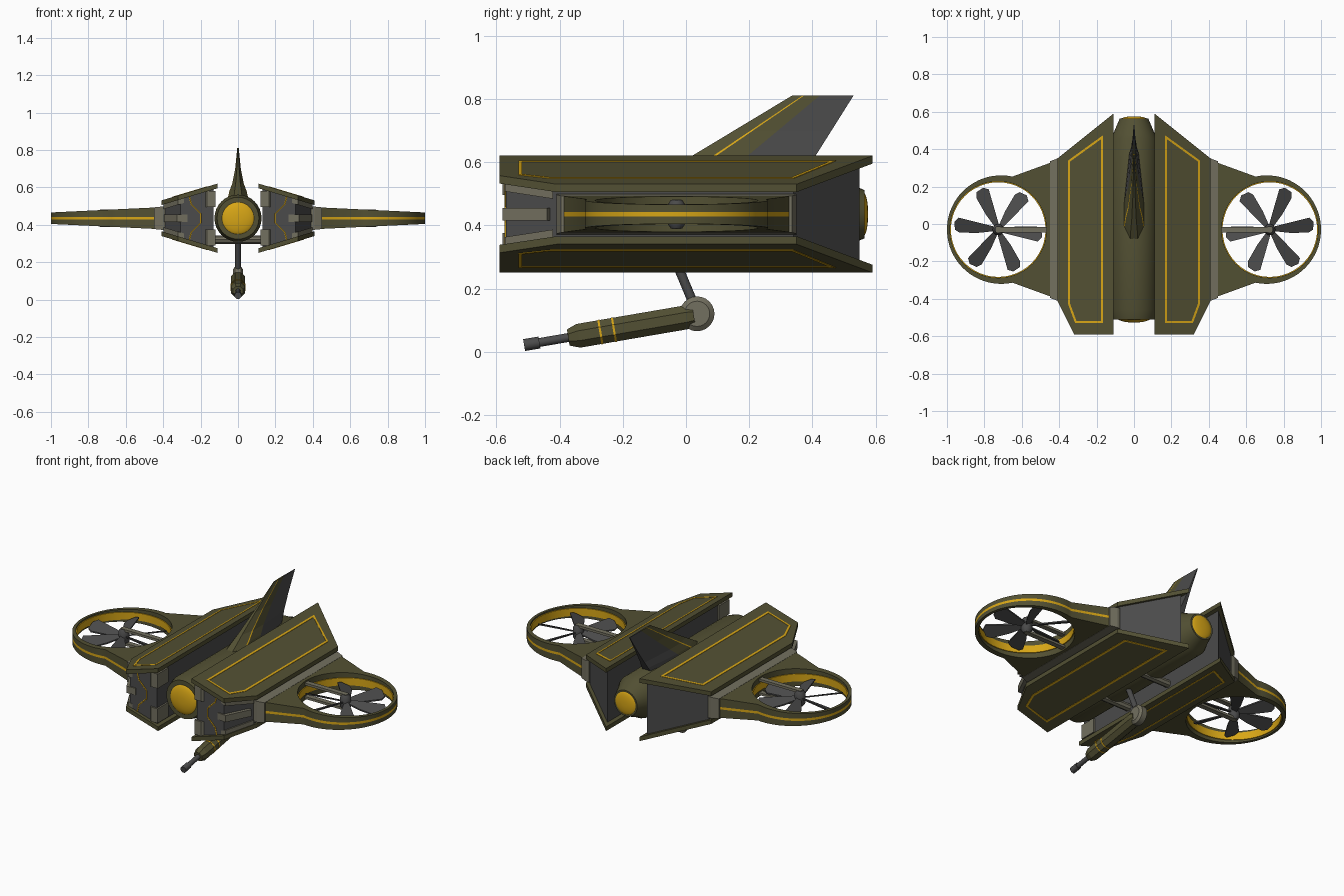
import bpy, bmesh
from math import sin, cos, pi, radians
from mathutils import Vector

if "Cube" in bpy.data.objects:
    bpy.data.objects.remove(bpy.data.objects["Cube"])

C = 0.435  # height of the craft's horizontal mid plane


def material(name, r, g, b):
    m = bpy.data.materials.new(name)
    m.diffuse_color = (r, g, b, 1)
    m.use_nodes = True
    m.node_tree.nodes["Principled BSDF"].inputs["Base Color"].default_value = m.diffuse_color
    return m


OLIVE = material("olive", 0.085, 0.08, 0.033)
YELLOW = material("yellow", 0.68, 0.38, 0.008)
DARK = material("dark_grey", 0.07, 0.07, 0.07)
LIGHT = material("warm_grey", 0.17, 0.16, 0.115)


def finish(name, bm, mats, mirror=False, smooth=False):
    bmesh.ops.recalc_face_normals(bm, faces=bm.faces)
    me = bpy.data.meshes.new(name)
    bm.to_mesh(me)
    bm.free()
    ob = bpy.data.objects.new(name, me)
    bpy.context.collection.objects.link(ob)
    for m in mats if isinstance(mats, list) else [mats]:
        me.materials.append(m)
    if mirror:
        ob.modifiers.new("mirror", 'MIRROR')
    if smooth:
        bpy.ops.object.select_all(action='DESELECT')
        ob.select_set(True)
        bpy.context.view_layer.objects.active = ob
        bpy.ops.object.shade_smooth_by_angle(angle=radians(35))
    return ob


def add_slab(bm, loops, ztop, zbot):
    """Prism from plan loops (extra loops are holes); heights are functions of x, y."""
    caps = ([], [])
    for loop in loops:
        rings = [[bm.verts.new((x, y, f(x, y))) for x, y in loop] for f in (ztop, zbot)]
        n = len(loop)
        for i in range(n):
            j = (i + 1) % n
            bm.faces.new((rings[0][i], rings[0][j], rings[1][j], rings[1][i]))
            for k in (0, 1):
                caps[k].append(bm.edges.get((rings[k][i], rings[k][j])))
    for edges in caps:
        bmesh.ops.triangle_fill(bm, edges=edges, use_beauty=True)


def slab(name, loops, ztop, zbot, mat, smooth=False):
    bm = bmesh.new()
    add_slab(bm, loops, ztop, zbot)
    return finish(name, bm, mat, True, smooth)


def flat(z):
    return lambda x, y: z


def inset(loop, d):
    """Inset a counter-clockwise polygon by d."""
    out = []
    for i, p in enumerate(loop):
        p, a, b = Vector(p), Vector(loop[i - 1]), Vector(loop[(i + 1) % len(loop)])
        e, f = (p - a).normalized(), (b - p).normalized()
        n1, n2 = Vector((-e.y, e.x)), Vector((-f.y, f.x))
        out.append(tuple(p + (n1 + n2) * d / (1 + n1.dot(n2))))
    return out


def circle(cx, cy, r, n=48, a0=0, a1=360):
    full = a1 - a0 == 360
    return [(cx + r * cos(t), cy + r * sin(t)) for t in
            (radians(a0 + (a1 - a0) * i / (n if full else n - 1)) for i in range(n))]


def rod(name, p, q, radii, mat, n=16, mirror=False, smooth=True, turn=0):
    """Lathe along p-q; radii is a list of (fraction, radius)."""
    p, q = Vector(p), Vector(q)
    rot = (q - p).to_track_quat('Z', 'Y')
    bm = bmesh.new()
    rings = [[bm.verts.new(p.lerp(q, t) + rot @ Vector((r * cos(a), r * sin(a), 0)))
              for a in (2 * pi * (i + turn) / n for i in range(n))] for t, r in radii]
    for a, b in zip(rings, rings[1:]):
        for i in range(n):
            bm.faces.new((a[i], a[i - 1], b[i - 1], b[i]))
    bm.faces.new(rings[0])
    bm.faces.new(rings[-1])
    return finish(name, bm, mat, mirror, smooth)


def box_loop(x0, x1, y0, y1):
    return [(x0, y0), (x1, y0), (x1, y1), (x0, y1)]


# Side hulls: sloping armour plates above and below a dark core
plate = [(0.11, -0.59), (0.32, -0.59), (0.41, -0.41), (0.41, 0.35), (0.11, 0.59)]
line = [(0.165, -0.53), (0.315, -0.53), (0.352, -0.43), (0.352, 0.34), (0.165, 0.475)]


def slope(drop, s):
    return lambda x, y: C + s * (0.185 - 0.3 * (x - 0.11) - drop)


for s, side in ((1, "upper"), (-1, "lower")):
    slab(side + "_armour_plate", [plate], slope(0, s), slope(0.025, s), OLIVE)
    slab(side + "_panel_line", [line, inset(line, 0.011)], slope(-0.002, s), slope(0.005, s), YELLOW)
    slab(side + "_nose_block", [[(0.12, -0.58), (0.165, -0.58), (0.185, -0.56), (0.185, -0.48), (0.12, -0.48)]],
         flat(C + s * 0.145), flat(C + s * 0.06), LIGHT)
    slab(side + "_cheek_block", [[(0.32, -0.572), (0.398, -0.42), (0.37, -0.42), (0.29, -0.572)]],
         slope(0.02, s), slope(0.05, s), LIGHT)
slab("hull_core", [inset(plate, 0.02)], slope(0.02, 1), slope(0.02, -1), DARK)
slab("front_vent", [[(0.27, -0.575), (0.325, -0.58), (0.395, -0.44), (0.36, -0.42), (0.27, -0.5)]],
     flat(C + 0.02), flat(C - 0.02), LIGHT)
trim = [(0.26, 0.55), (0.25, 0.51), (0.2, 0.46), (0.2, 0.41), (0.25, 0.36), (0.26, 0.32)]
for a, b in zip(trim, trim[1:]):
    rod("front_trim", (a[0], -0.57, a[1]), (b[0], -0.57, b[1]), [(0, 0.004), (1, 0.004)], YELLOW, 6, True)

# Fuselage with a glazed nose and a rear light
rod("fuselage", (0, -0.51, C), (0, 0.565, C),
    [(0, 0.095), (0, 0.112), (0.05, 0.126), (0.9, 0.126), (0.93, 0.108), (1, 0.076)], OLIVE, 32)
dome = [(sin(t), cos(t)) for t in (i * pi / 16 for i in range(8))]
rod("nose_eye", (0, -0.5, C), (0, -0.527, C), [(a, 0.092 * b) for a, b in dome], YELLOW, 32)
rod("rear_light", (0, 0.56, C), (0, 0.576, C), [(a, 0.07 * b) for a, b in dome], YELLOW, 32)
for y in (-0.2, 0.13):
    rod("belly_brace", (-0.15, y, 0.32), (0.15, y, 0.32), [(0, 0.022), (1, 0.022)], LIGHT, 8)


# Wings: tapered duct slabs with a yellow seam
def wing_z(s):
    return lambda x, y: C + s * (0.057 - 0.048 * (x - 0.45))


slab("wing_root", [[(0.39, -0.41), (0.41, -0.41), (0.45, -0.395), (0.45, 0.335), (0.41, 0.35), (0.39, 0.35)]],
     lambda x, y: C + 0.064 - 0.1 * (x - 0.39), lambda x, y: C - 0.064 + 0.1 * (x - 0.39), LIGHT)
HX, HY = 0.726, -0.03
outline = [(0.44, 0.33), (0.44, -0.39)] + circle(0.71, HY, 0.29, 40, -102, 102)
hole = circle(HX, HY, 0.258)
slab("wing_upper", [outline, hole], wing_z(1), flat(C + 0.007), OLIVE, True)
slab("wing_lower", [outline, hole], flat(C - 0.007), wing_z(-1), OLIVE, True)
slab("wing_seam", [outline, hole], flat(C + 0.007), flat(C - 0.007), YELLOW, True)
slab("duct_liner", [circle(HX, HY, 0.2585), circle(HX, HY, 0.253)], flat(C + 0.022), flat(C - 0.022), YELLOW, True)

# Rotors: hub, struts and pitched blades
rod("rotor_hub", (HX, HY, C - 0.045), (HX, HY, C + 0.045),
    [(0, 0.018), (0.2, 0.03), (0.8, 0.03), (1, 0.018)], DARK, 16, True)
for s in (1, -1):
    slab("rotor_strut", [box_loop(0.465, HX + 0.012, HY - 0.015, HY + 0.015)],
         flat(C + s * 0.047), flat(C + s * 0.033), LIGHT)
blade = [(0.02, -0.012), (0.1, -0.035), (0.2, -0.052), (0.228, -0.04), (0.238, 0.0), (0.22, 0.026), (0.1, 0.018), (0.02, 0.012)]
bm = bmesh.new()
for k in range(6):
    a = radians(10 + 60 * k)
    pts = [(HX + u * cos(a) - v * sin(a), HY + u * sin(a) + v * cos(a)) for u, v in blade]

    def pitch(off, a=a):
        return lambda x, y: C + off + 0.45 * (-(x - HX) * sin(a) + (y - HY) * cos(a))
    add_slab(bm, [pts], pitch(0.004), pitch(-0.004))
finish("rotor_blades", bm, DARK, True)

# Tail fin: stacked sections split into coloured chord strips
bm = bmesh.new()
rows = []
for z, w in ((0.54, 0.055), (0.58, 0.046), (0.62, 0.031), (0.7, 0.015), (0.81, 0.004)):
    y0, y1 = 0.02 + 1.66 * (z - 0.62), 0.41 + 0.63 * (z - 0.62)
    rows.append([[bm.verts.new((s * w * k, y0 + (y1 - y0) * t, z)) for s in (1, -1)]
                 for t, k in ((0, 0.4), (0.17, 0.95), (0.195, 1), (0.45, 1), (1, 0.5))])
for lo, hi in zip(rows, rows[1:]):
    for i in range(4):
        for s in (0, 1):
            f = bm.faces.new((lo[i][s], lo[i + 1][s], hi[i + 1][s], hi[i][s]))
            f.material_index = (0, 1, 0, 2)[i]
    for i in (0, 4):
        bm.faces.new((lo[i][0], lo[i][1], hi[i][1], hi[i][0])).material_index = i // 2
for i in range(4):
    f = bm.faces.new((rows[-1][i][0], rows[-1][i][1], rows[-1][i + 1][1], rows[-1][i + 1][0]))
    f.material_index = (0, 1, 0, 2)[i]
finish("tail_fin", bm, [OLIVE, YELLOW, DARK])

# Belly gun on a slanted arm
rod("gun_arm", (0, -0.055, 0.34), (0, 0.035, 0.125), [(0, 0.015), (1, 0.015)], DARK, 12)
rod("gun_pivot", (-0.028, 0.035, 0.12), (0.028, 0.035, 0.12),
    [(0, 0.04), (0.2, 0.055), (0.8, 0.055), (1, 0.04)], LIGHT, 24)
breech, muzzle = Vector((0, 0.025, 0.113)), Vector((0, -0.512, 0.021))


def along(t):
    return breech.lerp(muzzle, t)


rod("gun_body", along(0), along(0.74), [(0, 0.036), (0.06, 0.041), (0.92, 0.041), (1, 0.028)], OLIVE, 8, False, False, 0.5)
for t in (0.465, 0.545):
    rod("gun_band", along(t), along(t + 0.012), [(0, 0.0425), (1, 0.0425)], YELLOW, 8, False, False, 0.5)
rod("gun_barrel", along(0.7), along(0.95), [(0, 0.014), (1, 0.014)], DARK, 12)
rod("gun_muzzle", along(0.91), along(1), [(0, 0.019), (1, 0.019)], DARK, 12)
